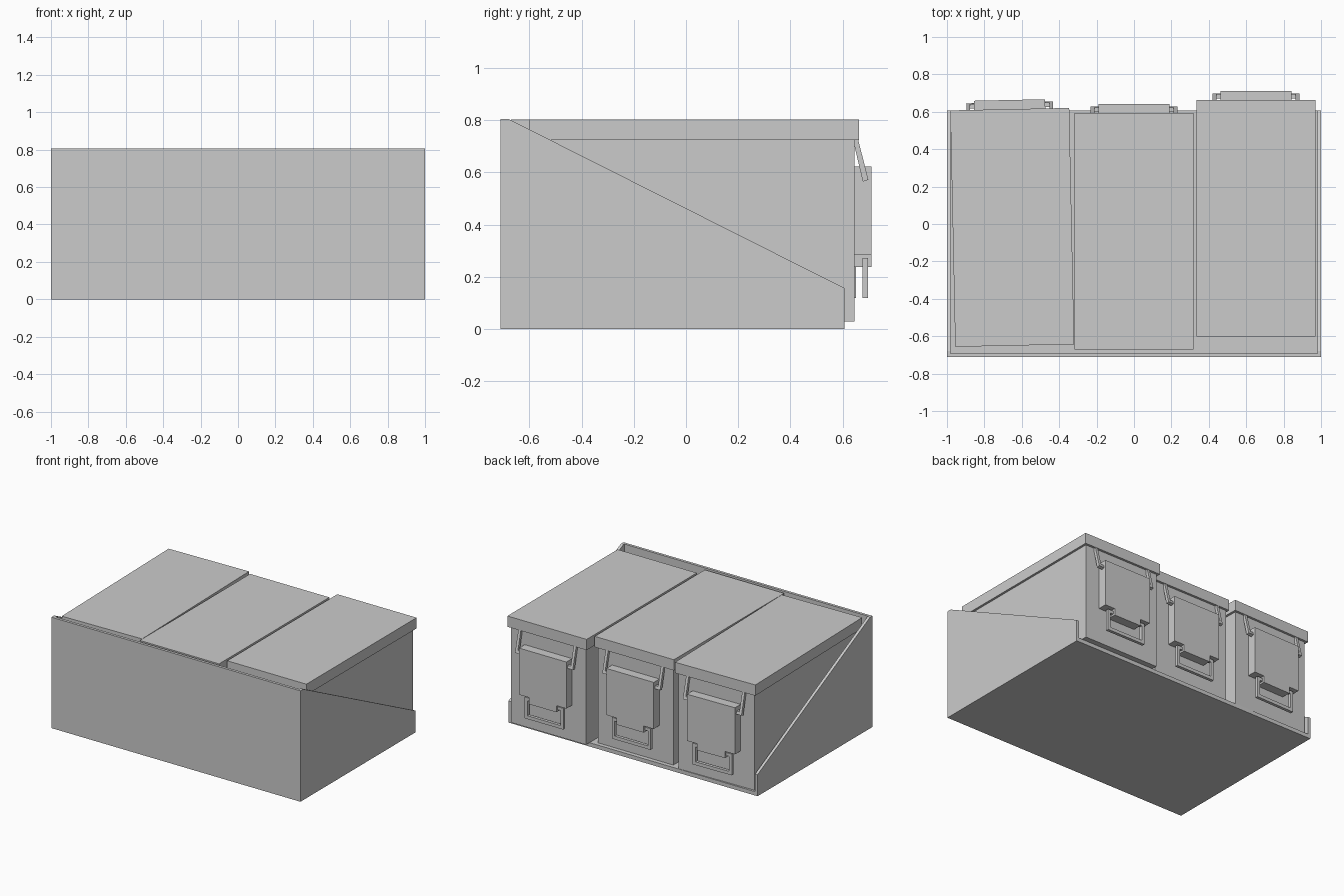
import bpy
from mathutils import Matrix

if "Cube" in bpy.data.objects:
    bpy.data.objects.remove(bpy.data.objects["Cube"])


def prism(name, outline, axis, a, b, place=Matrix.Identity(4)):
    """Extrude a 2D outline along 'x' (outline is y,z), 'y' (x,z) or 'z' (x,y)."""
    def point(p, t):
        return {'x': (t, p[0], p[1]), 'y': (p[0], t, p[1]), 'z': (p[0], p[1], t)}[axis]
    n = len(outline)
    verts = [point(p, a) for p in outline] + [point(p, b) for p in outline]
    faces = [tuple(range(n)), tuple(range(2 * n - 1, n - 1, -1))]
    faces += [(i, i + n, (i + 1) % n + n, (i + 1) % n) for i in range(n)]
    mesh = bpy.data.meshes.new(name)
    mesh.from_pydata(verts, [], faces)
    obj = bpy.data.objects.new(name, mesh)
    bpy.context.collection.objects.link(obj)
    # make normals point outward
    import bmesh
    bm = bmesh.new()
    bm.from_mesh(mesh)
    bmesh.ops.recalc_face_normals(bm, faces=bm.faces)
    bm.to_mesh(mesh)
    bm.free()
    obj.matrix_world = place
    return obj


def rect(u0, u1, v0, v1):
    return [(u0, v0), (u1, v0), (u1, v1), (u0, v1)]


def mirrored(half):
    """Complete a symmetric outline from its right half."""
    return half + [(-x, z) for x, z in reversed(half)]


# Tray: floor, tall front wall, sloped side walls
FLOOR, WALL, FRONT, BACK, TOP = 0.028, 0.02, -0.712, 0.607, 0.805
prism("tray_floor", rect(-0.98, 0.98, FRONT + WALL, BACK), 'z', 0, FLOOR)
prism("tray_front_wall", rect(-0.98, 0.98, FRONT, FRONT + WALL), 'z', 0, TOP)
side = [(FRONT, 0), (BACK, 0), (BACK, 0.157), (-0.68, TOP), (FRONT, TOP)]
prism("tray_side_right", side, 'x', 0.98, 1.0)
prism("tray_side_left", side, 'x', -1.0, -0.98)


def ammo_box(tag, x, y, turn):
    place = Matrix.Translation((x, y, 0)) @ Matrix.Rotation(turn, 4, 'Z')
    # Body and overhanging lid
    prism(tag + "_body", rect(-0.302, 0.302, -0.6155, 0.6155), 'z', FLOOR, 0.725, place)
    prism(tag + "_lid", rect(-0.318, 0.318, -0.632, 0.632), 'z', 0.725, 0.803, place)
    # Latch plate with a narrower lower tab
    plate = mirrored([(0.11, 0.237), (0.11, 0.285), (0.19, 0.285), (0.19, 0.623)])
    prism(tag + "_latch_plate", plate, 'y', 0.6155, 0.681, place)
    # Slanted wire arms with inward feet
    arm = [(0.609, 0.726), (0.629, 0.726), (0.668, 0.572), (0.647, 0.565)]
    foot = [(0.6405, 0.592), (0.663, 0.592), (0.668, 0.572), (0.647, 0.565)]
    for label, s in (("right", 1), ("left", -1)):
        prism(f"{tag}_latch_arm_{label}", arm, 'x', s * 0.212, s * 0.232, place)
        prism(f"{tag}_latch_foot_{label}", foot, 'x', s * 0.19, s * 0.212, place)
    # Hanging pull handle hooked into the tab
    handle = mirrored([(0.155, 0.118), (0.155, 0.272), (0.11, 0.272),
                       (0.11, 0.25), (0.133, 0.25), (0.133, 0.142)])
    prism(tag + "_pull_handle", handle, 'y', 0.645, 0.667, place)


# Three boxes, each pushed in differently
ammo_box("right_box", 0.652, 0.031, 0)
ammo_box("middle_box", 0.0, -0.039, 0)
ammo_box("left_box", -0.651, -0.018, 0.021)
